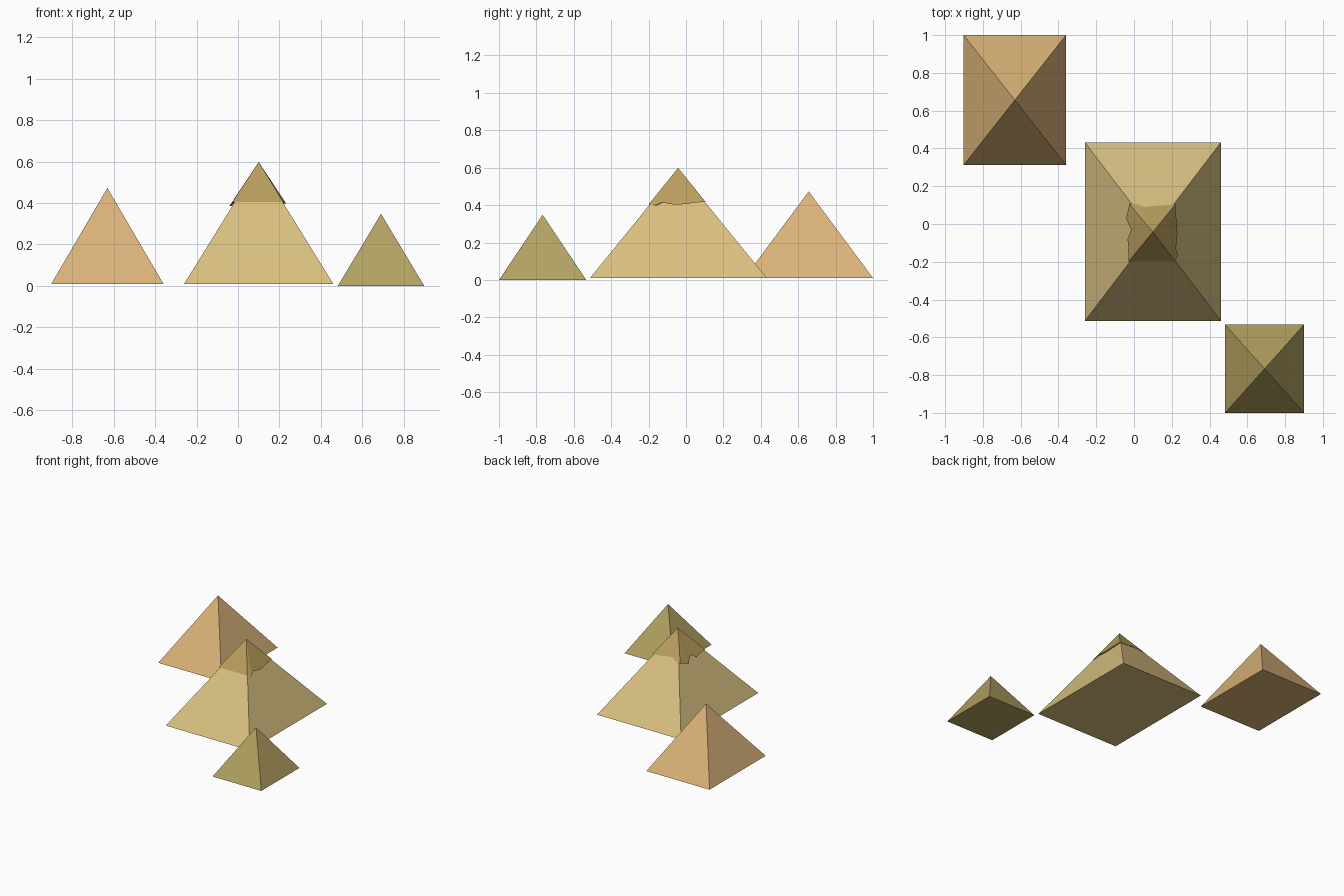
import bpy

if "Cube" in bpy.data.objects:
    bpy.data.objects.remove(bpy.data.objects["Cube"])


def make(name, verts, faces, color):
    mesh = bpy.data.meshes.new(name)
    mesh.from_pydata(verts, [], faces)
    mat = bpy.data.materials.new(name + "_stone")
    mat.diffuse_color = (*color, 1)
    mat.use_nodes = True
    mat.node_tree.nodes["Principled BSDF"].inputs["Base Color"].default_value = mat.diffuse_color
    mesh.materials.append(mat)
    obj = bpy.data.objects.new(name, mesh)
    bpy.context.collection.objects.link(obj)
    return obj


def pyramid(name, x0, x1, y0, y1, z0, z1, color):
    verts = [(x0, y0, z0), (x1, y0, z0), (x1, y1, z0), (x0, y1, z0),
             ((x0 + x1) / 2, (y0 + y1) / 2, z1)]
    faces = [(3, 2, 1, 0)] + [(i, (i + 1) % 4, 4) for i in range(4)]
    return make(name, verts, faces, color)


# Three pyramids on a diagonal
pyramid("large_pyramid", -0.26, 0.46, -0.513, 0.432, 0.01, 0.592, (0.70, 0.53, 0.22))
pyramid("back_pyramid", -0.902, -0.36, 0.312, 1.0, 0.01, 0.473, (0.70, 0.45, 0.19))
pyramid("small_pyramid", 0.482, 0.90, -1.0, -0.533, 0.0, 0.348, (0.45, 0.36, 0.12))

# Ragged outline of the remaining casing, counter-clockwise from above
CX, CY, TOP = 0.10, -0.042, 0.599
outline = [(-0.028, -0.198), (0.218, -0.198), (0.232, -0.165), (0.222, -0.13),
           (0.230, -0.05), (0.224, 0.03), (0.218, 0.103), (0.14, 0.098),
           (0.055, 0.09), (0.02, 0.103), (-0.024, 0.105), (-0.042, 0.03),
           (-0.015, -0.03), (-0.034, -0.08), (-0.029, -0.13)]
outer, inner = [], []
for x, y in outline:
    dx, dy = x - CX, y - CY
    z = max(TOP - max(abs(dx) * 1.52, abs(dy) * 1.24), 0.385)
    outer.append((x, y, z))
    inner.append((CX + dx * 0.92, CY + dy * 0.95, z))

# Casing shell: outer slopes, broken lower rim, inner slopes
n = len(outline)
verts = outer + inner + [(CX, CY, TOP), (CX, CY, TOP - 0.01)]
faces = []
for i in range(n):
    j = (i + 1) % n
    faces += [(i, j, 2 * n), (j, i, n + i, n + j), (n + j, n + i, 2 * n + 1)]
make("casing_cap", verts, faces, (0.48, 0.34, 0.11))
